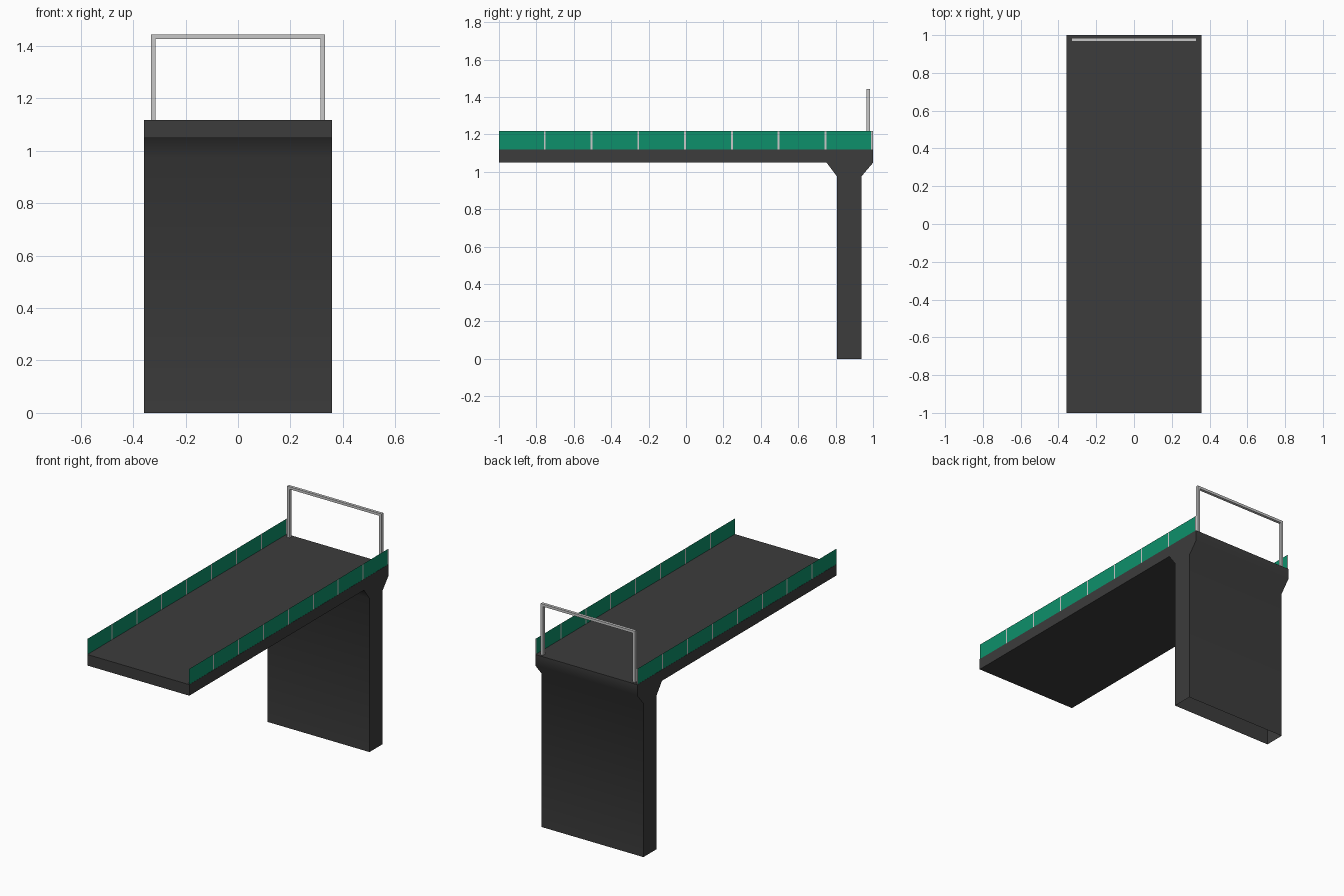
import bpy, bmesh, math

if "Cube" in bpy.data.objects:
    bpy.data.objects.remove(bpy.data.objects["Cube"])

HALF_W = 0.358          # half width of deck and pier
Z_SOFFIT, Z_DECK, Z_RAIL = 1.048, 1.118, 1.217


def material(name, rgb):
    m = bpy.data.materials.new(name)
    m.diffuse_color = (*rgb, 1)
    m.use_nodes = True
    m.node_tree.nodes["Principled BSDF"].inputs["Base Color"].default_value = m.diffuse_color
    return m


DARK = material("dark_concrete", (0.045, 0.045, 0.045))
GREEN = material("rail_green", (0.004, 0.28, 0.145))
GREY = material("light_grey", (0.58, 0.58, 0.58))


def make_object(name, bm, *mats):
    me = bpy.data.meshes.new(name)
    bm.to_mesh(me)
    bm.free()
    ob = bpy.data.objects.new(name, me)
    bpy.context.collection.objects.link(ob)
    for m in mats:
        me.materials.append(m)
    return ob


# Deck and flared pier: one side profile (y, z) extruded across x
profile = [(-1, Z_DECK), (-1, Z_SOFFIT), (0.752, Z_SOFFIT), (0.807, 0.975),
           (0.807, 0), (0.938, 0), (0.938, 0.975), (1, Z_SOFFIT), (1, Z_DECK)]
bm = bmesh.new()
side = bm.faces.new([bm.verts.new((-HALF_W, y, z)) for y, z in profile])
ext = bmesh.ops.extrude_face_region(bm, geom=[side], use_keep_orig=True)
moved = [g for g in ext["geom"] if isinstance(g, bmesh.types.BMVert)]
bmesh.ops.translate(bm, verts=moved, vec=(2 * HALF_W, 0, 0))
bmesh.ops.recalc_face_normals(bm, faces=bm.faces)
# the pier is open underneath
foot = [f for f in bm.faces if all(v.co.z < 0.001 for v in f.verts)]
bmesh.ops.delete(bm, geom=foot, context='FACES_ONLY')
deck = make_object("deck_and_pier", bm, DARK)
bpy.context.view_layer.objects.active = deck
deck.select_set(True)
bpy.ops.object.shade_smooth_by_angle(angle=math.radians(45))

# Side barriers: flat sheets, eight green panels each ending in a grey joint
for label, s in (("left", -1), ("right", 1)):
    bm = bmesh.new()
    x = s * (HALF_W - 0.001)
    for i in range(8):
        y0 = -1 + i * 0.25
        for a, b, mat in ((y0, y0 + 0.24, 0), (y0 + 0.24, y0 + 0.25, 1)):
            pts = [(x, a, Z_DECK), (x, b, Z_DECK), (x, b, Z_RAIL), (x, a, Z_RAIL)]
            f = bm.faces.new([bm.verts.new(p) for p in pts[::s]])
            f.material_index = mat
    bmesh.ops.remove_doubles(bm, verts=bm.verts, dist=0.0001)
    make_object(label + "_barrier", bm, GREEN, GREY)

# Overhead frame at the back end: two posts and a top beam, mitred corners
bm = bmesh.new()
outer, inner = 0.331, 0.314
loop = [(-outer, Z_DECK), (-outer, 1.443), (outer, 1.443), (outer, Z_DECK),
        (inner, Z_DECK), (inner, 1.427), (-inner, 1.427), (-inner, Z_DECK)]
face = bm.faces.new([bm.verts.new((x, 0.966, z)) for x, z in loop])
ext = bmesh.ops.extrude_face_region(bm, geom=[face], use_keep_orig=True)
moved = [g for g in ext["geom"] if isinstance(g, bmesh.types.BMVert)]
bmesh.ops.translate(bm, verts=moved, vec=(0, 0.018, 0))
bmesh.ops.recalc_face_normals(bm, faces=bm.faces)
make_object("end_frame", bm, GREY)
